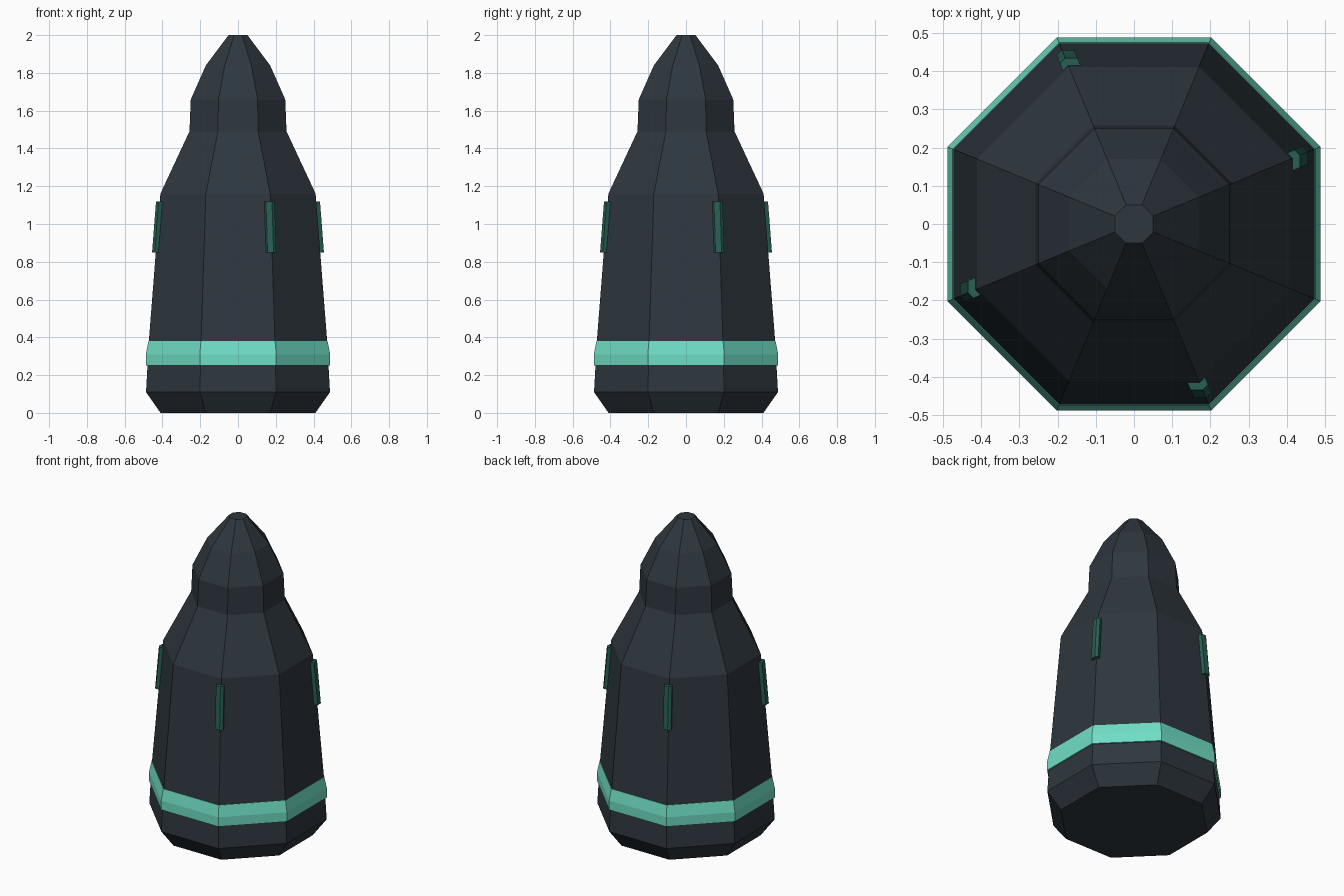
import bpy
import bmesh
from math import tan, pi, sqrt
from mathutils import Matrix, Vector

cube = bpy.data.objects.get("Cube")
if cube:
    bpy.data.objects.remove(cube, do_unlink=True)

TAN = tan(pi / 8)


def material(name, rgb):
    mat = bpy.data.materials.new(name)
    mat.use_nodes = True
    mat.diffuse_color = (*rgb, 1)
    mat.node_tree.nodes["Principled BSDF"].inputs["Base Color"].default_value = (*rgb, 1)
    return mat


def finish(name, bm, mat):
    bmesh.ops.recalc_face_normals(bm, faces=bm.faces)
    mesh = bpy.data.meshes.new(name)
    bm.to_mesh(mesh)
    bm.free()
    mesh.materials.append(mat)
    obj = bpy.data.objects.new(name, mesh)
    bpy.context.collection.objects.link(obj)
    return obj


def bridge(bm, a, b):
    n = len(a)
    for i in range(n):
        j = (i + 1) % n
        bm.faces.new((a[i], a[j], b[j], b[i]))


def octagon(bm, apothem, z):
    """Ring of eight vertices with flat sides facing the axes."""
    corner = Vector((apothem * TAN, -apothem, z))
    return [bm.verts.new(Matrix.Rotation(i * pi / 4, 3, "Z") @ corner) for i in range(8)]


def lathe(name, profile, mat, closed=False):
    bm = bmesh.new()
    rings = [octagon(bm, r, z) for r, z in profile]
    for a, b in zip(rings, rings[1:]):
        bridge(bm, a, b)
    if closed:
        bridge(bm, rings[-1], rings[0])
    else:
        bm.faces.new(rings[0])
        bm.faces.new(rings[-1])
    return finish(name, bm, mat)


shell = material("dark slate", (0.027, 0.038, 0.049))
mint = material("mint green", (0.162, 0.73, 0.56))
teal = material("dark teal", (0.021, 0.112, 0.087))

# Faceted shell with bevelled foot, shoulder and pointed nose
lathe("shell_body", [(0.41, 0), (0.487, 0.11), (0.472, 0.38), (0.411, 1.16),
                     (0.257, 1.49), (0.25, 1.66), (0.17, 1.84), (0.05, 2)], shell)

# Raised band around the base
lathe("base_band", [(0.47, 0.25), (0.488, 0.25), (0.488, 0.31),
                    (0.474, 0.38), (0.46, 0.38)], mint, closed=True)


# Angled strips wrapped over every second corner
def strip_section(bm, apothem, z):
    inner, outer = apothem - 0.006, apothem + 0.02
    flat = Vector((-0.032, 0, 0))
    diagonal = Vector((1, 1, 0)) * 0.02 / sqrt(2)
    a = Vector((inner * TAN, -inner, z))
    b = Vector((outer * TAN, -outer, z))
    return [bm.verts.new(p) for p in (a + flat, b + flat, b, b + diagonal, a + diagonal, a)]


for k, side in enumerate(("front", "left", "back", "right")):
    bm = bmesh.new()
    low = strip_section(bm, 0.435, 0.85)
    high = strip_section(bm, 0.414, 1.12)
    bridge(bm, low, high)
    for s in (low, high):
        bm.faces.new((s[0], s[1], s[2], s[5]))
        bm.faces.new((s[5], s[2], s[3], s[4]))
    bm.transform(Matrix.Rotation(k * pi / 2, 4, "Z"))
    finish(side + "_corner_strip", bm, teal)
